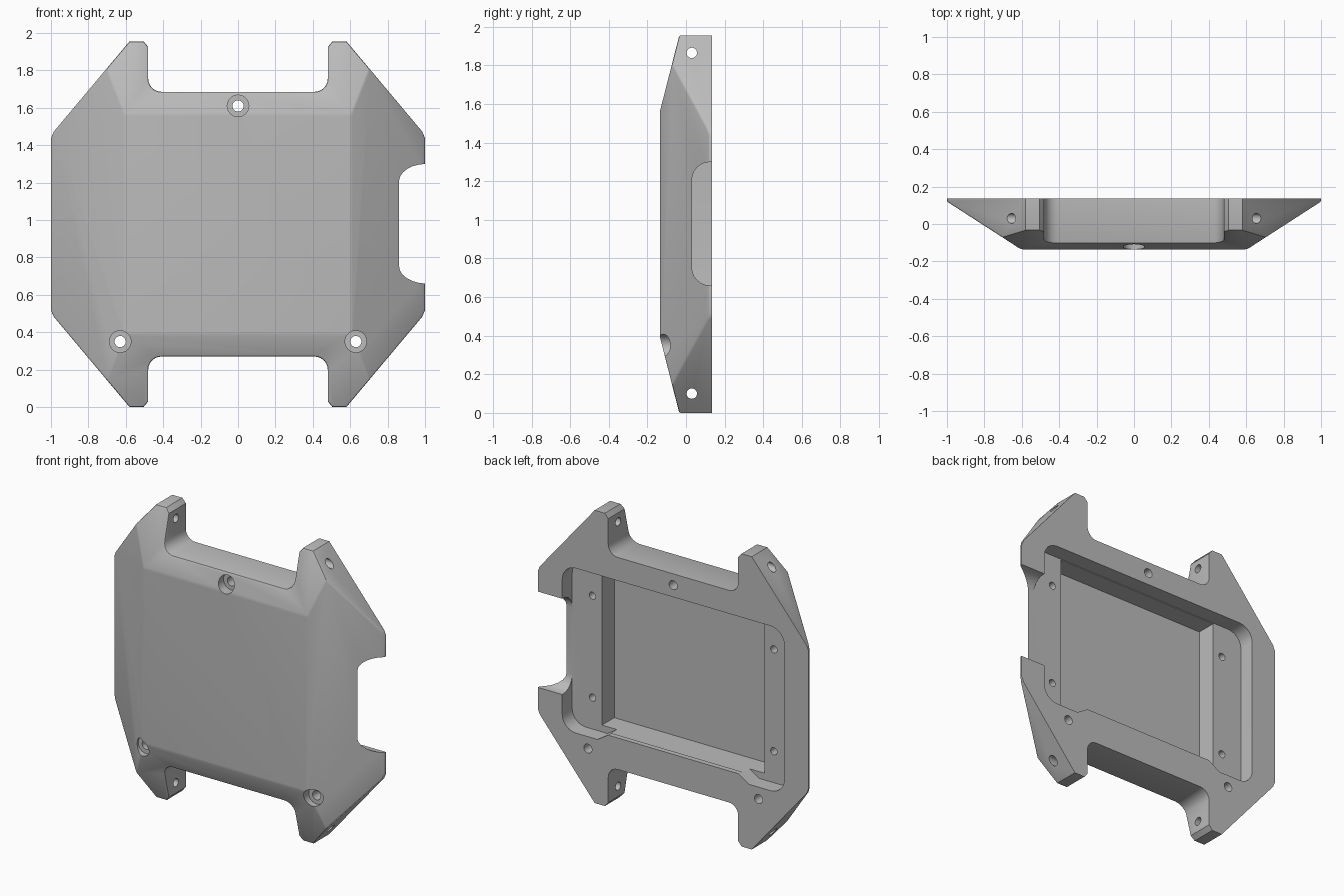
import bpy, bmesh, math
from mathutils import Vector

if "Cube" in bpy.data.objects:
    bpy.data.objects.remove(bpy.data.objects["Cube"])

MID = 0.9775      # half of the height
BACK = 0.135      # back plane, front is at -BACK

grey = bpy.data.materials.new("plain grey")
grey.use_nodes = True
colour = (0.5, 0.5, 0.5, 1)
grey.diffuse_color = colour
grey.node_tree.nodes["Principled BSDF"].inputs["Base Color"].default_value = colour


def arc(cx, cz, r, start, end, n=6):
    angles = [math.radians(start + (end - start) * i / n) for i in range(n + 1)]
    return [(cx + r * math.cos(a), cz + r * math.sin(a)) for a in angles]


def prism(points, axis, low, high):
    """Extrude a 2D outline along x (outline is y, z) or y (outline is x, z)."""
    bm = bmesh.new()
    place = (lambda p, t: (t, p[0], p[1])) if axis == "x" else (lambda p, t: (p[0], t, p[1]))
    face = bm.faces.new([bm.verts.new(place(p, low)) for p in points])
    move = Vector(place((0, 0), high - low))
    new = bmesh.ops.extrude_face_region(bm, geom=[face], use_keep_orig=True)["geom"]
    bmesh.ops.translate(bm, vec=move, verts=[v for v in new if isinstance(v, bmesh.types.BMVert)])
    bmesh.ops.recalc_face_normals(bm, faces=bm.faces)
    return bm


def to_object(bm, name):
    mesh = bpy.data.meshes.new(name)
    bm.to_mesh(mesh)
    bm.free()
    mesh.materials.append(grey)
    obj = bpy.data.objects.new(name, mesh)
    bpy.context.collection.objects.link(obj)
    return obj


def cut(points, axis, low, high):
    cutter = to_object(prism(points, axis, low, high), "cutter")
    cutter.hide_render = True
    mod = shell.modifiers.new("cut", "BOOLEAN")
    mod.operation, mod.solver, mod.object = "DIFFERENCE", "EXACT", cutter
    bpy.context.view_layer.objects.active = shell
    bpy.ops.object.modifier_apply(modifier=mod.name)
    bpy.data.objects.remove(cutter)


def hole(u, v, r, axis, low, high):
    cut(arc(u, v, r, 0, 360, 24)[:-1], axis, low, high)


# Outline: one quarter with a leg and notch fillet, mirrored twice
quarter = [(1, 0.46), (0.985, 0.495), (0.58, MID), (0.505, MID), (0.48, MID - 0.03)]
quarter += arc(0.41, 0.778, 0.07, 0, -90)
half = quarter + [(-x, z) for x, z in reversed(quarter)]
outline = half + [(x, -z) for x, z in [(-x, z) for x, z in half]]
bm = prism([(x, z + MID) for x, z in outline], "y", -BACK, BACK)

# Sloping front facets on the sides, top and bottom
for s in (1, -1):
    slopes = [(Vector((0.605 * s, -BACK, 0)), Vector((0.255 * s, -0.395, 0))),
              (Vector((0, -BACK, MID + 0.585 * s)), Vector((0, -0.3925, 0.1 * s)))]
    for point, normal in slopes:
        geom = bm.verts[:] + bm.edges[:] + bm.faces[:]
        res = bmesh.ops.bisect_plane(bm, geom=geom, plane_co=point, plane_no=normal,
                                     clear_outer=True, dist=1e-5)
        rim = [e for e in res["geom_cut"] if isinstance(e, bmesh.types.BMEdge)]
        bmesh.ops.edgeloop_fill(bm, edges=[e for e in rim if e.is_boundary])
bmesh.ops.recalc_face_normals(bm, faces=bm.faces)
front_edges = [e for e in bm.edges if len(e.link_faces) == 2
               and any(f.normal.y < -0.2 for f in e.link_faces)
               and e.calc_face_angle(0) > 0.1]
bmesh.ops.bevel(bm, geom=front_edges, offset=0.008, segments=2, profile=0.5,
                affect="EDGES", clamp_overlap=True)
shell = to_object(bm, "cover_shell")

# Shallow rear pocket with side ledges, then the deep middle pocket
top, low, wide, r = 1.53, 0.43, 0.82, 0.1
right_side = [(0.48, low + 0.05), (0.56, low)] + arc(wide - r, low + r, r, -90, 0)
right_side += arc(wide - r, top - r, r, 0, 90)
cut(right_side + [(-x, z) for x, z in reversed(right_side)], "y", 0.03, 0.3)
cut([(-0.6, 0.475), (0.6, 0.475), (0.6, top - 0.005), (-0.6, top - 0.005)], "y", -0.1, 0.1)

# Side opening on the left
slot = arc(0.125, 0.755, 0.095, 180, 270) + [(0.3, 0.66), (0.3, 1.3)]
slot += arc(0.125, 1.205, 0.095, 90, 180)
cut(slot, "x", 0.75, 1.2)

# Counterbored front screw holes
for x, z in ((0, 1.61), (0.63, 0.35), (-0.63, 0.35)):
    hole(x, z, 0.058, "y", -0.3, -0.07)
    hole(x, z, 0.03, "y", -0.3, 0.3)

# Blind ledge holes and cross holes through the legs
for s in (1, -1):
    for z in (0.64, 1.32):
        hole(0.67 * s, z, 0.024, "y", -0.03, 0.1)
    for z in (0.1, 1.865):
        hole(0.03, z, 0.027, "x", 0.3 * s, 1.2 * s)

bpy.ops.object.select_all(action="DESELECT")
shell.select_set(True)
bpy.context.view_layer.objects.active = shell
bpy.ops.object.shade_smooth_by_angle(angle=math.radians(30))
